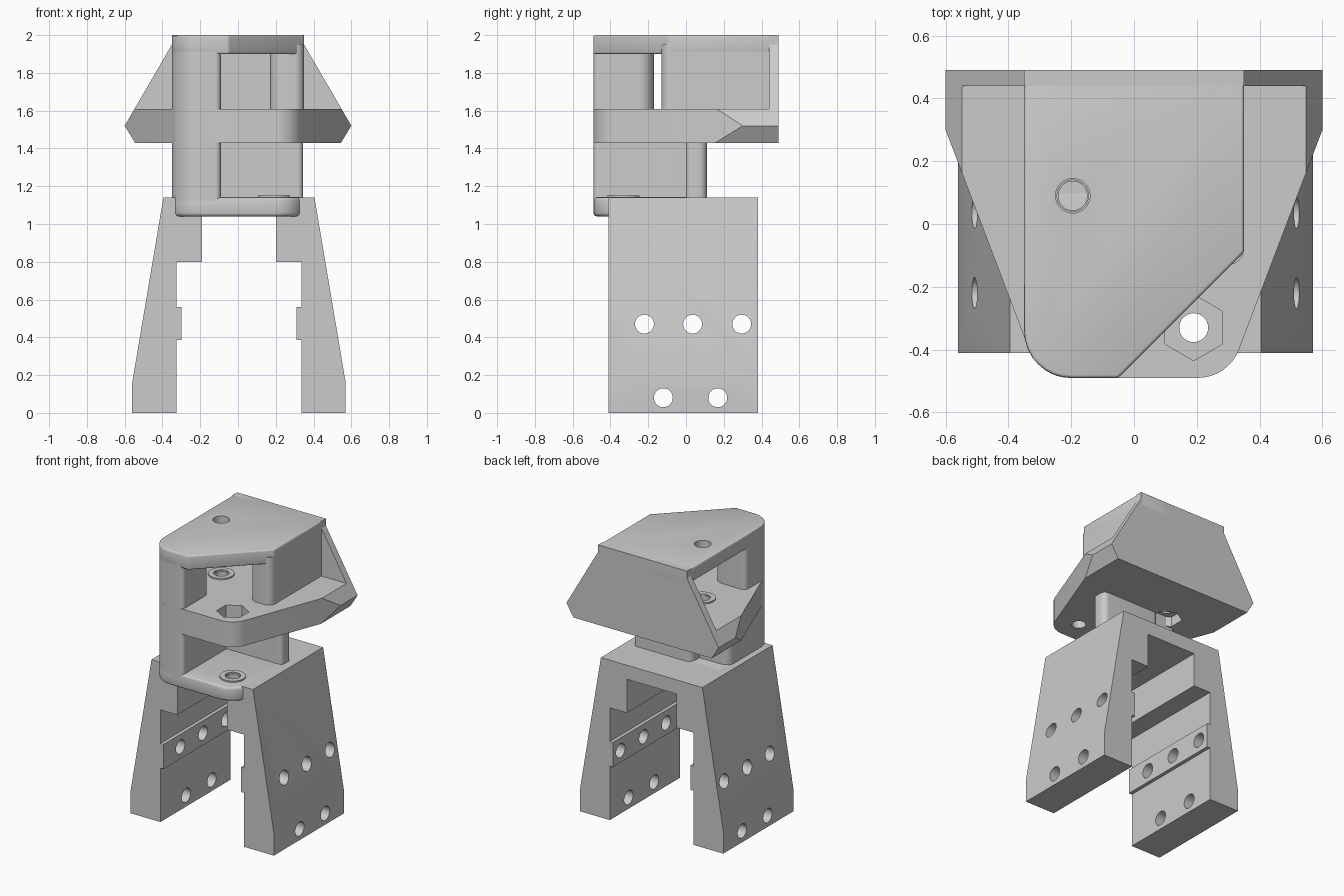
import bpy, bmesh, math
from mathutils import Vector

cube = bpy.data.objects.get("Cube")
if cube:
    bpy.data.objects.remove(cube, do_unlink=True)

grey = bpy.data.materials.new("plain grey")
grey.use_nodes = True
COLOUR = (0.6, 0.6, 0.6, 1)
grey.diffuse_color = COLOUR
grey.node_tree.nodes["Principled BSDF"].inputs["Base Color"].default_value = COLOUR


def rounded(corners, steps=8):
    """Outline from (x, y) or (x, y, radius) corners, with arcs at the radii."""
    out, n = [], len(corners)
    for i, c in enumerate(corners):
        p = Vector((c[0], c[1], 0))
        if len(c) < 3:
            out.append(p)
            continue
        a = (Vector((*corners[i - 1][:2], 0)) - p).normalized()
        b = (Vector((*corners[(i + 1) % n][:2], 0)) - p).normalized()
        half = a.angle(b) / 2
        centre = p + (a + b).normalized() * c[2] / math.sin(half)
        reach = c[2] / math.tan(half)
        start = (p + a * reach - centre).normalized()
        end = (p + b * reach - centre).normalized()
        out += [centre + start.slerp(end, k / steps) * c[2] for k in range(steps + 1)]
    return [(p.x, p.y) for p in out]


def prism(name, corners, lo, hi, axis="z"):
    place = {"z": lambda u, v, w: (u, v, w),
             "y": lambda u, v, w: (u, w, v),
             "x": lambda u, v, w: (w, u, v)}[axis]
    outline = rounded(corners)
    bm = bmesh.new()
    low = [bm.verts.new(place(u, v, lo)) for u, v in outline]
    high = [bm.verts.new(place(u, v, hi)) for u, v in outline]
    bm.faces.new(low)
    bm.faces.new(high)
    n = len(outline)
    for i in range(n):
        j = (i + 1) % n
        bm.faces.new((low[i], low[j], high[j], high[i]))
    bmesh.ops.recalc_face_normals(bm, faces=bm.faces)
    mesh = bpy.data.meshes.new(name)
    bm.to_mesh(mesh)
    bm.free()
    mesh.materials.append(grey)
    obj = bpy.data.objects.new(name, mesh)
    bpy.context.collection.objects.link(obj)
    return obj


def circle(u, v, r, sides=32, turn=0):
    angles = [2 * math.pi * k / sides + turn for k in range(sides)]
    return [(u + r * math.cos(a), v + r * math.sin(a)) for a in angles]


def bake(obj):
    graph = bpy.context.evaluated_depsgraph_get()
    mesh = bpy.data.meshes.new_from_object(obj.evaluated_get(graph))
    obj.modifiers.clear()
    obj.data = mesh


def combine(obj, tool, operation="DIFFERENCE"):
    mod = obj.modifiers.new("combine", "BOOLEAN")
    mod.operation, mod.object, mod.solver = operation, tool, "EXACT"
    bake(obj)
    bpy.data.objects.remove(tool, do_unlink=True)


def soften(obj, width):
    mod = obj.modifiers.new("soft edges", "BEVEL")
    mod.width, mod.segments = width, 3
    mod.limit_method, mod.angle_limit = "ANGLE", math.radians(40)
    bake(obj)


def mirrored(half):
    return half + [(-c[0], *c[1:]) for c in reversed(half)]


# Stand: tapered legs and roof in one arch
arch = mirrored([(0.565, 0), (0.565, 0.16), (0.4, 1.14)])
arch += mirrored([(-0.33, 0), (-0.33, 0.385), (-0.305, 0.385), (-0.305, 0.56),
                  (-0.33, 0.56), (-0.33, 0.8), (-0.195, 0.8), (-0.195, 1.04)])
stand = prism("stand", [(x + 0.005, z) for x, z in arch], -0.41, 0.38, "y")
for z, row in ((0.47, (-0.22, 0.035, 0.295)), (0.08, (-0.12, 0.168))):
    for y in row:
        combine(stand, prism("bolt_hole", circle(y, z, 0.05), -1, 1, "x"))

# Shared bolt positions and rounded front corner
FRONT_BOLT, BACK_BOLT = (0.19, -0.33), (-0.195, 0.09)
CORNER = (-0.35, -0.49, 0.15)

# Bottom flange
flange = prism("bottom_flange", [CORNER, (0.345, -0.49, 0.15), (0.345, 0.11, 0.03),
                                 (-0.35, 0.11, 0.03)], 1.04, 1.142)
soften(flange, 0.02)

# Middle plate with sloping sides
middle = prism("middle_plate", mirrored([(0.6, 0.49), (0.6, 0.3), (0.3, -0.49, 0.14)]),
               1.43, 1.61)
side_profile = mirrored([(0.545, 1.43), (0.6, 1.52), (0.35, 1.95), (0.35, 2.0)])
combine(middle, prism("side_profile", side_profile, -1, 1, "y"), "INTERSECT")

# Back wall
back = prism("back_wall", side_profile, 0.44, 0.49, "y")

# Top plate with a cut corner
top = prism("top_plate", [CORNER, (-0.05, -0.49), (0.35, -0.09), (0.35, 0.49),
                          (-0.35, 0.49)], 1.9, 2.0)
soften(top, 0.01)

# Columns, post and neck wall
upper_column = prism("upper_column", [CORNER, (-0.09, -0.49, 0.03), (-0.09, -0.17, 0.08),
                                      (-0.35, -0.17, 0.03)], 1.5, 1.95)
lower_column = prism("lower_column", [CORNER, (-0.09, -0.49, 0.03), (-0.09, 0.02),
                                      (-0.35, 0.02, 0.06)], 1.1, 1.5)
post = prism("post", [(0.17, -0.13, 0.07), (0.35, -0.13, 0.05), (0.35, 0.46), (0.17, 0.46)],
             1.55, 1.95)
neck = prism("neck_wall", [(-0.12, 0.0), (0.345, 0.0, 0.03), (0.345, 0.11, 0.04),
                           (-0.12, 0.11, 0.05)], 1.1, 1.5)

# Front bolt: clear hole through everything, hexagonal pocket above
for part in (flange, middle, stand):
    combine(part, prism("clear_hole", circle(*FRONT_BOLT, 0.046), 0.7, 1.8))
combine(middle, prism("hex_pocket", circle(*FRONT_BOLT, 0.105, 6, math.pi / 2), 1.5, 1.7))

# Back bolt: hole in the top and middle plates, hexagonal pocket beneath
combine(top, prism("top_hole", circle(*BACK_BOLT, 0.055), 1.8, 2.1))
combine(middle, prism("middle_hole", circle(*BACK_BOLT, 0.046), 1.3, 1.8))
combine(middle, prism("nut_pocket", circle(*BACK_BOLT, 0.105, 6, math.pi / 2), 1.4, 1.5))


# Raised washer seats round the bolts
def seat(name, spot, z, height):
    ring = prism(name, circle(*spot, 0.085), z, z + height)
    combine(ring, prism("seat_hole", circle(*spot, 0.05), z - 0.1, z + 0.1))
    return ring


seats = [seat("front_bolt_seat", FRONT_BOLT, 1.14, 0.012),
         seat("back_bolt_seat", BACK_BOLT, 1.605, 0.015)]

# Smooth the curves, keep the edges sharp
bpy.ops.object.select_all(action="DESELECT")
for obj in [stand, flange, middle, back, top, upper_column, lower_column, post, neck] + seats:
    obj.select_set(True)
    bpy.context.view_layer.objects.active = obj
bpy.ops.object.shade_smooth_by_angle(angle=math.radians(30))
